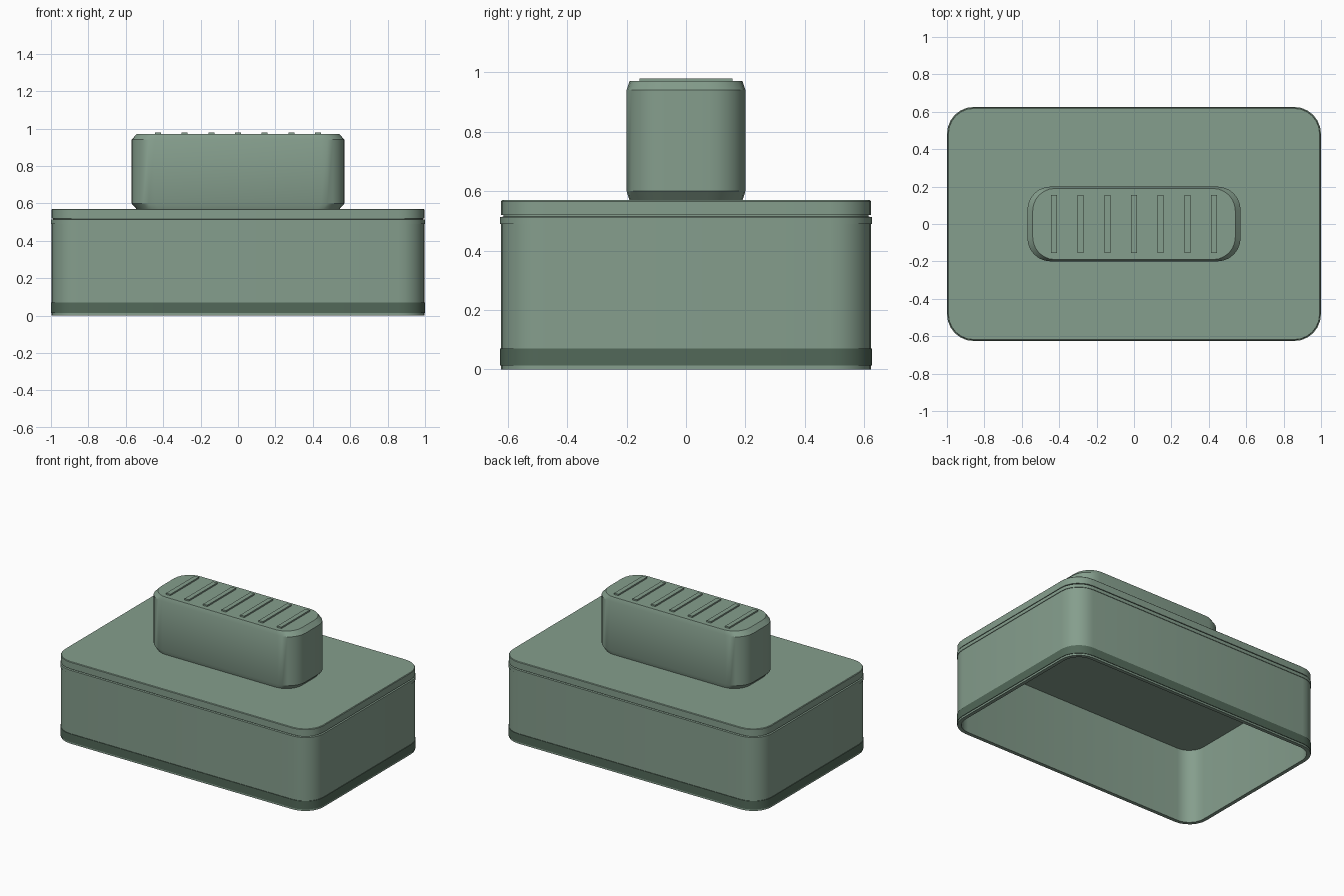
import bpy, bmesh, math

cube = bpy.data.objects.get("Cube")
if cube:
    bpy.data.objects.remove(cube, do_unlink=True)


def make_material(name, colour):
    mat = bpy.data.materials.new(name)
    mat.use_nodes = True
    mat.diffuse_color = (*colour, 1)
    mat.node_tree.nodes["Principled BSDF"].inputs["Base Color"].default_value = (*colour, 1)
    return mat


SAGE = make_material("sage green", (0.235, 0.342, 0.266))
DARK = make_material("dark green", (0.085, 0.140, 0.100))
STEPS = 6  # segments per rounded corner


def rounded_outline(hx, hy, radius):
    """Points of a rounded rectangle, counter-clockwise."""
    points = []
    corners = [(1, 1), (-1, 1), (-1, -1), (1, -1)]
    for quarter, (sx, sy) in enumerate(corners):
        for i in range(STEPS + 1):
            a = (quarter + i / STEPS) * math.pi / 2
            points.append((sx * (hx - radius) + radius * math.cos(a),
                           sy * (hy - radius) + radius * math.sin(a)))
    return points


def loft(name, sections, mat, closed=False):
    """Skin sections (hx, hy, radius, z); close into a tube ring or cap the ends."""
    bm = bmesh.new()
    rings = [[bm.verts.new((x, y, z)) for x, y in rounded_outline(hx, hy, r)]
             for hx, hy, r, z in sections]
    pairs = list(zip(rings, rings[1:]))
    if closed:
        pairs.append((rings[-1], rings[0]))
    else:
        bm.faces.new(rings[0][::-1])
        bm.faces.new(rings[-1])
    for low, high in pairs:
        n = len(low)
        for i in range(n):
            j = (i + 1) % n
            bm.faces.new((low[i], low[j], high[j], high[i]))
    bmesh.ops.recalc_face_normals(bm, faces=bm.faces)
    mesh = bpy.data.meshes.new(name)
    bm.to_mesh(mesh)
    bm.free()
    mesh.materials.append(mat)
    obj = bpy.data.objects.new(name, mesh)
    bpy.context.collection.objects.link(obj)
    bpy.ops.object.select_all(action='DESELECT')
    obj.select_set(True)
    bpy.context.view_layer.objects.active = obj
    bpy.ops.object.shade_smooth_by_angle(angle=math.radians(25))
    return obj


HX, HY, R = 0.996, 0.622, 0.14


def offset(d, z):
    """Body outline grown by d at height z."""
    return (HX + d, HY + d, R + d, z)


# Hollow wall, open underneath, with a small groove below the lid
loft("body_wall", [offset(0, 0), offset(0, 0.513), offset(-0.008, 0.515),
                   offset(-0.008, 0.522), offset(-0.025, 0.522),
                   offset(-0.025, 0)], SAGE, closed=True)


# Raised bands around the wall
def band(name, bottom, top, mat):
    loft(name, [offset(0.004, bottom), offset(0.004, top),
                offset(-0.01, top), offset(-0.01, bottom)], mat, closed=True)


band("base_band", 0.013, 0.07, DARK)
band("rim_bead", 0.49, 0.513, SAGE)

# Lid plate, also the ceiling of the hollow
loft("lid_plate", [offset(0, 0.52), offset(0, 0.566), offset(-0.004, 0.57)], SAGE)

# Grip block with tapered ends
GX, GY, GR = 0.57, 0.2, 0.125


def grip(scale, z):
    return (GX * scale, GY * scale, GR * scale, z)


loft("grip_block", [grip(0.95, 0.568), grip(1, 0.6), grip(1, 0.94), grip(0.95, 0.97)], SAGE)

# Ridges across the top of the grip
for i in range(7):
    bpy.ops.mesh.primitive_cube_add(size=1, location=((i - 3) * 0.1425, 0, 0.971))
    ridge = bpy.context.object
    ridge.name = f"grip_ridge_{i + 1}"
    ridge.scale = (0.032, 0.312, 0.018)
    ridge.data.materials.append(SAGE)
